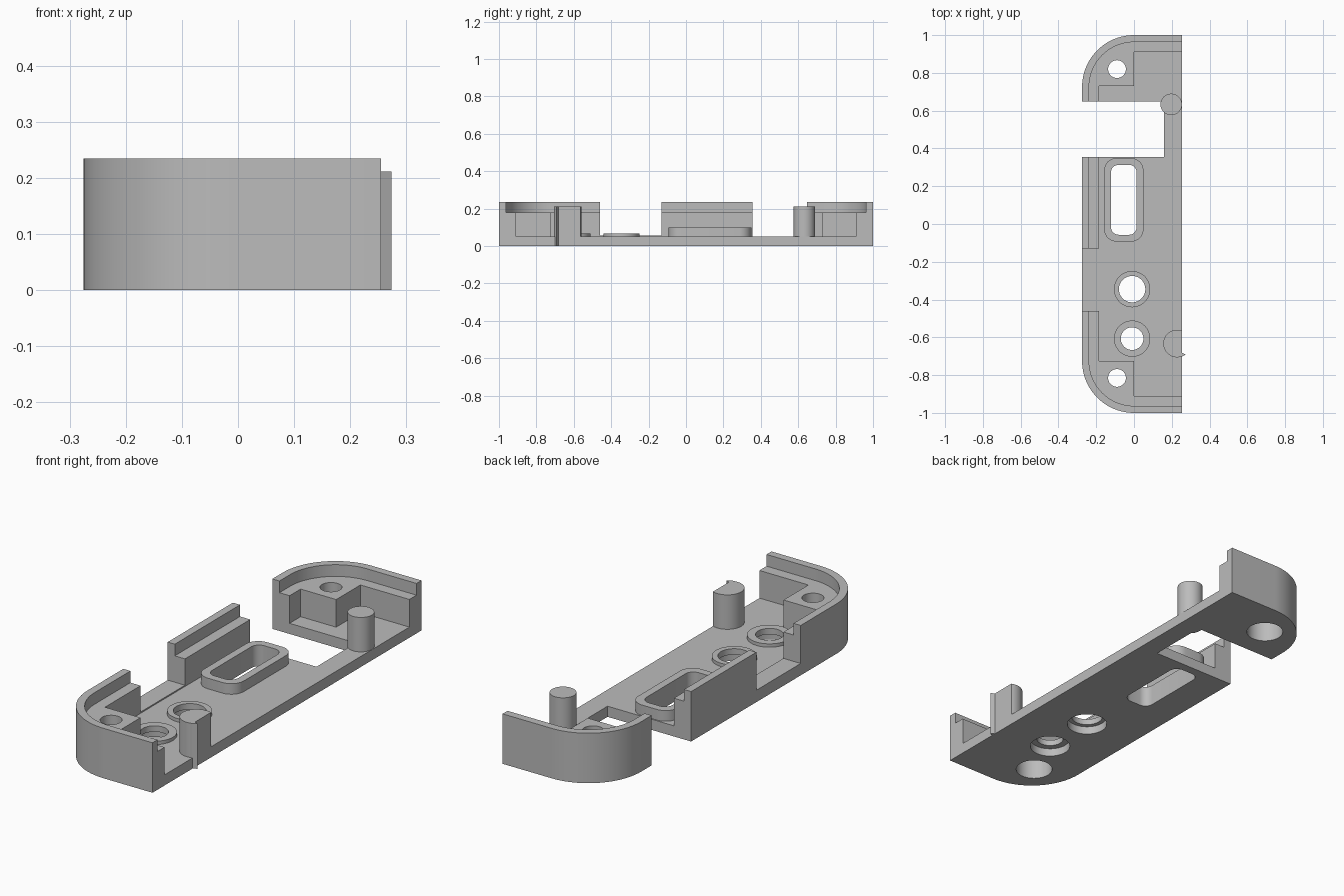
import bpy
import bmesh
from math import sin, cos, pi, radians

if "Cube" in bpy.data.objects:
    bpy.data.objects.remove(bpy.data.objects["Cube"])

grey = bpy.data.materials.new("matte grey")
grey.use_nodes = True
COLOUR = (0.5, 0.5, 0.5, 1)
grey.diffuse_color = COLOUR
grey.node_tree.nodes["Principled BSDF"].inputs["Base Color"].default_value = COLOUR


def prism(name, points, z0, z1):
    """Extrude a flat counter-clockwise outline between two heights."""
    bm = bmesh.new()
    face = bm.faces.new([bm.verts.new((x, y, z0)) for x, y in points])
    top = bmesh.ops.extrude_face_region(bm, geom=[face])["geom"]
    for v in top:
        if isinstance(v, bmesh.types.BMVert):
            v.co.z = z1
    bmesh.ops.recalc_face_normals(bm, faces=bm.faces[:])
    mesh = bpy.data.meshes.new(name)
    bm.to_mesh(mesh)
    bm.free()
    mesh.materials.append(grey)
    ob = bpy.data.objects.new(name, mesh)
    bpy.context.collection.objects.link(ob)
    return ob


def arc(cx, cy, r, a0, a1, n):
    return [(cx + r * cos(radians(a0 + (a1 - a0) * i / n)),
             cy + r * sin(radians(a0 + (a1 - a0) * i / n))) for i in range(n + 1)]


def circle(cx, cy, r):
    return arc(cx, cy, r, 0, 360, 48)[:-1]


def rect(x0, x1, y0, y1):
    return [(x0, y0), (x1, y0), (x1, y1), (x0, y1)]


def rounded(x0, x1, y0, y1, r):
    return (arc(x1 - r, y1 - r, r, 0, 90, 8) + arc(x0 + r, y1 - r, r, 90, 180, 8)
            + arc(x0 + r, y0 + r, r, 180, 270, 8) + arc(x1 - r, y0 + r, r, 270, 360, 8))


def half_shell(inset, right):
    """Case outline: round left corners, straight open right side."""
    r = 0.275 - inset
    return ([(right, 1 - inset)] + arc(0, 0.725, r, 90, 180, 24)
            + arc(0, -0.725, r, 180, 270, 24) + [(right, -1 + inset)])


def cut(target, points, z0, z1):
    """Subtract an extruded outline from the target."""
    tool = prism("cutter", points, z0, z1)
    tool.hide_render = True
    mod = target.modifiers.new("cut", "BOOLEAN")
    mod.operation = "DIFFERENCE"
    mod.solver = "EXACT"
    mod.object = tool
    bpy.context.view_layer.objects.active = target
    bpy.ops.object.modifier_apply(modifier=mod.name)
    bpy.data.objects.remove(tool)


FLOOR, LEDGE, RIM, EDGE = 0.05, 0.18, 0.235, 0.255

# Case half with rim, ledge and floor
case = prism("case_half", half_shell(0, EDGE), 0, RIM)
cut(case, half_shell(0.037, 0.4), LEDGE, 0.4)
cavity = [(0.4, 0.91), (0, 0.91), (0, 0.73), (-0.185, 0.73),
          (-0.185, -0.725), (0, -0.725), (0, -0.91), (0.4, -0.91)]
cut(case, cavity, FLOOR, 0.4)

# Side openings: one through the floor, one down to a low sill
cut(case, rect(-0.4, 0.16, 0.355, 0.648), -0.1, 0.4)
cut(case, rect(-0.4, -0.18, -0.46, -0.13), 0.056, 0.4)

# Corner screw holes with wide recesses underneath
for y in (0.82, -0.815):
    cut(case, circle(-0.09, y, 0.047), -0.1, 0.4)
    cut(case, circle(-0.09, y, 0.082), -0.1, 0.11)

# Button holes with recesses and raised collars
for name, y, r in (("large", -0.345, 0.07), ("small", -0.607, 0.06)):
    cut(case, circle(-0.01, y, r), -0.1, 0.4)
    cut(case, circle(-0.01, y, 0.09), -0.1, 0.038)
    collar = prism(name + "_button_collar", circle(-0.01, y, 0.096), FLOOR - 0.005, 0.066)
    cut(collar, circle(-0.01, y, r), -0.1, 0.4)

# Rounded window slot with its collar
slot = rounded(-0.122, 0.014, -0.057, 0.313, 0.04)
cut(case, slot, -0.1, 0.4)
frame = prism("slot_collar", rounded(-0.158, 0.05, -0.093, 0.349, 0.065), FLOOR - 0.005, 0.1)
cut(frame, slot, -0.1, 0.4)

# Support posts, the front one trimmed flat with a thin spur
prism("back_post", circle(0.197, 0.633, 0.057), 0.002, 0.212)
front_post = prism("front_post", circle(0.228, -0.633, 0.073), 0.03, 0.212)
cut(front_post, rect(EDGE, 0.5, -1, 0), -0.1, 0.4)
prism("post_spur", [(0.235, -0.703), (0.25, -0.704), (0.274, -0.692), (0.25, -0.68)], 0, 0.212)

# Smooth the curves, keep the edges sharp
for ob in bpy.context.collection.objects:
    if ob.type == "MESH" and ob.data.materials and ob.data.materials[0] == grey:
        bpy.ops.object.select_all(action="DESELECT")
        ob.select_set(True)
        bpy.context.view_layer.objects.active = ob
        bpy.ops.object.shade_smooth_by_angle(angle=pi / 6)
